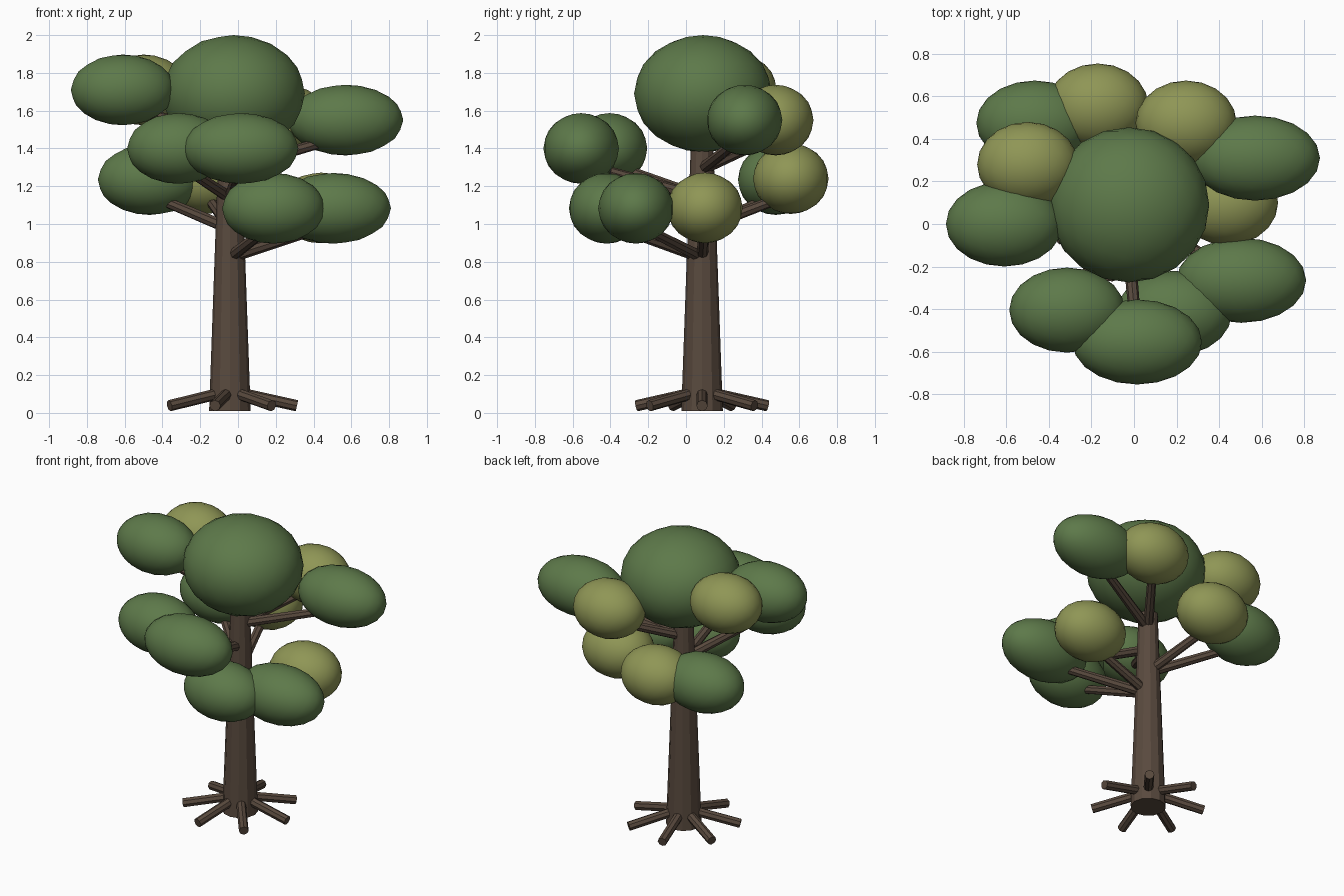
import bpy
import math
from mathutils import Vector

cube = bpy.data.objects.get("Cube")
if cube:
    bpy.data.objects.remove(cube, do_unlink=True)


def make_material(name, rgb):
    mat = bpy.data.materials.new(name)
    mat.use_nodes = True
    mat.diffuse_color = (*rgb, 1)
    node = mat.node_tree.nodes["Principled BSDF"]
    node.inputs["Base Color"].default_value = (*rgb, 1)
    node.inputs["Roughness"].default_value = 0.9
    return mat


BARK = make_material("brown bark", (0.100, 0.068, 0.048))
GREEN = make_material("leaf green", (0.110, 0.192, 0.068))
OLIVE = make_material("olive yellow", (0.275, 0.305, 0.092))


def limb(name, start, end, r_start, r_end, sides):
    """Tapered flat-sided cylinder between two points."""
    start, end = Vector(start), Vector(end)
    axis = end - start
    bpy.ops.mesh.primitive_cone_add(vertices=sides, radius1=r_start, radius2=r_end,
                                    depth=axis.length, location=(start + end) / 2)
    obj = bpy.context.object
    obj.rotation_euler = axis.to_track_quat("Z", "Y").to_euler()
    obj.name = name
    obj.data.materials.append(BARK)
    return obj


def leaf_clump(name, centre, radii, mat):
    """Smooth ellipsoid of foliage."""
    bpy.ops.mesh.primitive_ico_sphere_add(subdivisions=3, radius=1, location=centre)
    obj = bpy.context.object
    obj.scale = radii
    bpy.ops.object.transform_apply(location=False, rotation=False, scale=True)
    bpy.ops.object.shade_smooth()
    obj.name = name
    obj.data.materials.append(mat)
    return obj


# Trunk
TX, TY = -0.043, 0.085
limb("trunk", (TX, TY, 0.01), (TX, TY, 1.55), 0.11, 0.055, 12)

# Roots, evenly fanned around the base
ROOTS = 7
for i in range(ROOTS):
    a = math.tau * i / ROOTS
    c, s = math.cos(a), math.sin(a)
    limb(f"root_{i + 1}", (TX + 0.03 * c, TY + 0.03 * s, 0.11),
         (TX + 0.355 * c, TY + 0.355 * s, 0.038), 0.03, 0.03, 8)

# Crown
leaf_clump("crown", (-0.024, 0.09, 1.69), (0.378, 0.365, 0.31), GREEN)

# Outer foliage: centre, half length along x, colour
CLUMPS = [
    ((-0.61, 0.00, 1.71), 0.275, GREEN),
    ((-0.50, 0.28, 1.71), 0.238, OLIVE),
    ((0.57, 0.31, 1.55), 0.305, GREEN),
    ((0.245, 0.475, 1.55), 0.238, OLIVE),
    ((-0.315, -0.405, 1.40), 0.272, GREEN),
    ((0.015, -0.555, 1.40), 0.305, GREEN),
    ((-0.467, 0.475, 1.235), 0.275, GREEN),
    ((-0.17, 0.555, 1.24), 0.238, OLIVE),
    ((0.188, -0.42, 1.083), 0.272, GREEN),
    ((0.505, -0.265, 1.083), 0.305, GREEN),
    ((0.44, 0.10, 1.085), 0.238, OLIVE),
]
REACH = 0.76
for i, (centre, length, mat) in enumerate(CLUMPS, 1):
    x, y, z = centre
    leaf_clump(f"leaf_clump_{i}", centre, (length, 0.2, 0.187), mat)
    # Branch rising from the trunk to the underside of the clump
    limb(f"branch_{i}", (TX, TY, z - 0.26),
         (TX + (x - TX) * REACH, TY + (y - TY) * REACH, z - 0.125), 0.032, 0.028, 8)
